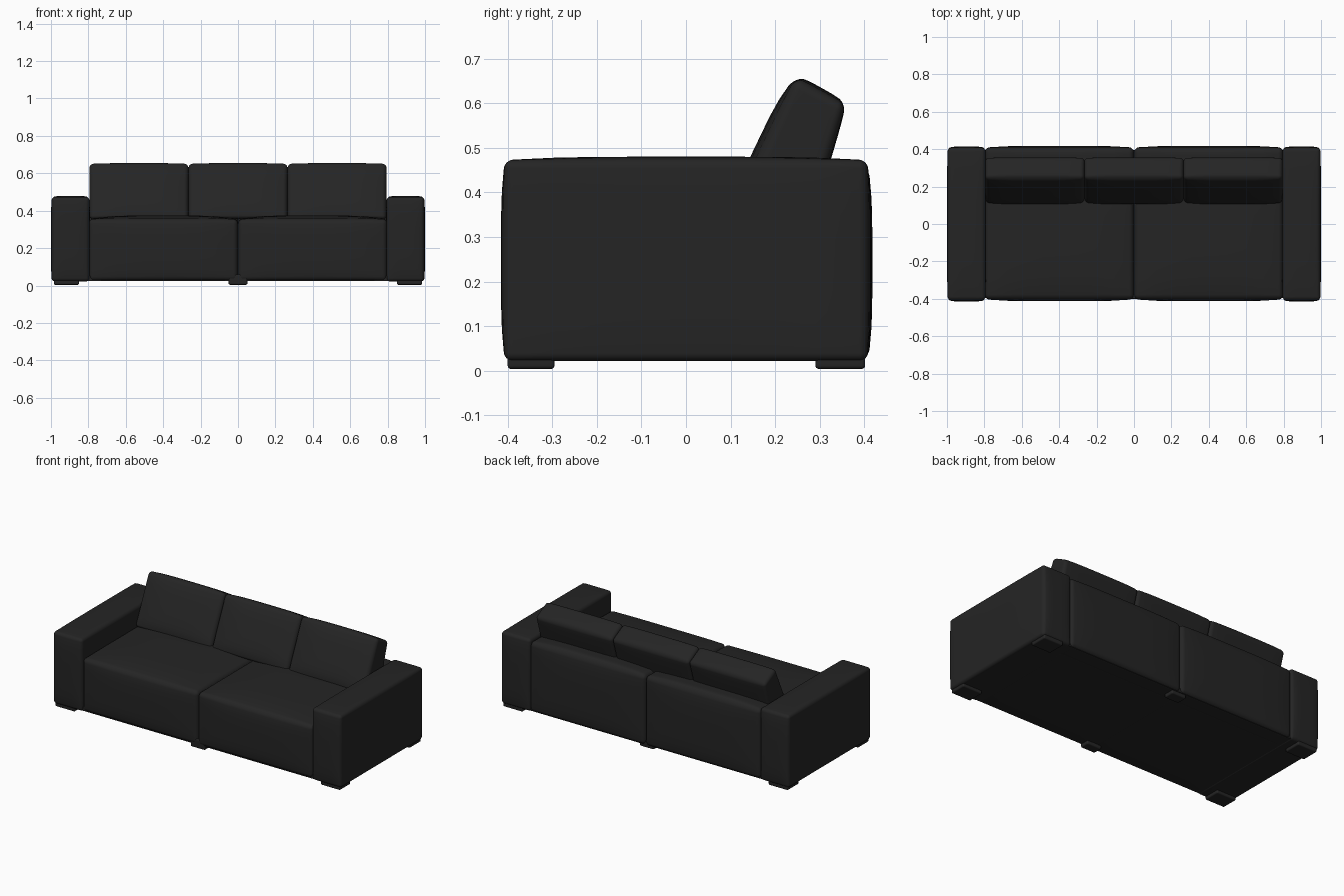
import bpy, bmesh
from mathutils import Vector

if "Cube" in bpy.data.objects:
    bpy.data.objects.remove(bpy.data.objects["Cube"])

leather = bpy.data.materials.new("black_leather")
leather.diffuse_color = (0.018, 0.018, 0.018, 1)
leather.use_nodes = True
leather.node_tree.nodes["Principled BSDF"].inputs["Base Color"].default_value = leather.diffuse_color

CUTS = 15          # inner cuts per cube edge
N = CUTS + 1
EDGE = 4           # grid rows spent on each rounded edge


def remap(t, half, r):
    """Grid parameter -1..1 to a coordinate, with dense rows inside the rounded edge."""
    i = (t + 1) / 2 * N
    if i < EDGE:
        return -half + r * i / EDGE
    if i > N - EDGE:
        return half - r * (N - i) / EDGE
    return (half - r) * (2 * (i - EDGE) / (N - 2 * EDGE) - 1)


def padded_box(name, lo, hi, r, puff=(0, 0, 0), puff_low=None, quad=None):
    """Rounded box whose faces swell by puff; quad warps its yz section."""
    lo, hi = Vector(lo), Vector(hi)
    puff_low = puff_low or puff
    half, mid = (hi - lo) / 2, (hi + lo) / 2
    bm = bmesh.new()
    bmesh.ops.create_cube(bm, size=2)
    bmesh.ops.subdivide_edges(bm, edges=bm.edges[:], cuts=CUTS, use_grid_fill=True)
    for v in bm.verts:
        p = Vector([remap(v.co[k], half[k], r) for k in range(3)])
        core = Vector([max(-half[k] + r, min(half[k] - r, p[k])) for k in range(3)])
        p = core + (p - core).normalized() * r
        n = [p[k] / half[k] for k in range(3)]
        q = p.copy()
        for k in range(3):
            a, b = n[(k + 1) % 3], n[(k + 2) % 3]
            amount = puff[k] if n[k] > 0 else puff_low[k]
            q[k] += amount * n[k] * (1 - a ** 4) * (1 - b ** 4)
        if quad:
            s, t = (q.y / half.y + 1) / 2, (q.z / half.z + 1) / 2
            bf, bb, tf, tb = [Vector(c) for c in quad]
            yz = bf.lerp(bb, s).lerp(tf.lerp(tb, s), t)
            v.co = (mid.x + q.x, yz.x, yz.y)
        else:
            v.co = mid + q
    bmesh.ops.recalc_face_normals(bm, faces=bm.faces[:])
    for f in bm.faces:
        f.smooth = True
    me = bpy.data.meshes.new(name)
    bm.to_mesh(me)
    bm.free()
    me.materials.append(leather)
    ob = bpy.data.objects.new(name, me)
    bpy.context.collection.objects.link(ob)
    return ob


def block(name, lo, hi):
    """Plain sharp box."""
    lo, hi = Vector(lo), Vector(hi)
    bm = bmesh.new()
    bmesh.ops.create_cube(bm, size=1)
    for v in bm.verts:
        v.co = Vector([v.co[k] * (hi[k] - lo[k]) + (hi[k] + lo[k]) / 2 for k in range(3)])
    me = bpy.data.meshes.new(name)
    bm.to_mesh(me)
    bm.free()
    me.materials.append(leather)
    bpy.context.collection.objects.link(bpy.data.objects.new(name, me))


def span(side, a, b):
    """x range mirrored to the given side."""
    return sorted((side * a, side * b))


for side, tag in ((-1, "left"), (1, "right")):
    # arms
    x0, x1 = span(side, 0.795, 0.996)
    padded_box("arm_" + tag, (x0, -0.406, 0.022), (x1, 0.406, 0.472), 0.018,
               (0.004, 0.009, 0.008), (0.004, 0.009, 0))
    # seat blocks
    x0, x1 = span(side, 0.001, 0.797)
    padded_box("seat_" + tag, (x0, -0.402, 0.024), (x1, 0.32, 0.355), 0.025,
               (0, 0, 0.02), (0, 0.011, 0))
    # back frame
    padded_box("back_" + tag, (x0, 0.28, 0.024), (x1, 0.408, 0.46), 0.025,
               (0, 0.01, 0.012), (0, 0, 0))
    # corner feet
    for y0, y1, end in ((-0.4, -0.295, "front"), (0.29, 0.402, "back")):
        x0, x1 = span(side, 0.85, 0.985)
        padded_box(f"foot_{end}_{tag}", (x0, y0, 0.004), (x1, y1, 0.06), 0.008)

# middle feet
for y0, y1, end in ((-0.4, -0.34, "front"), (0.32, 0.39, "back")):
    padded_box(f"middle_foot_{end}", (-0.05, y0, 0.004), (0.05, y1, 0.06), 0.008)

# flat underside panel
block("underside", (-0.98, -0.395, 0.025), (0.98, 0.395, 0.05))

# leaning back cushions with a wedge section
section = ((0.106, 0.355), (0.285, 0.355), (0.246, 0.657), (0.358, 0.597))
for i in range(3):
    x0 = -0.794 + i * 0.5295
    padded_box(f"back_cushion_{i + 1}", (x0, 0, 0), (x0 + 0.529, 0.15, 0.32), 0.022,
               (0, 0.004, 0.008), (0, 0.018, 0), section)
